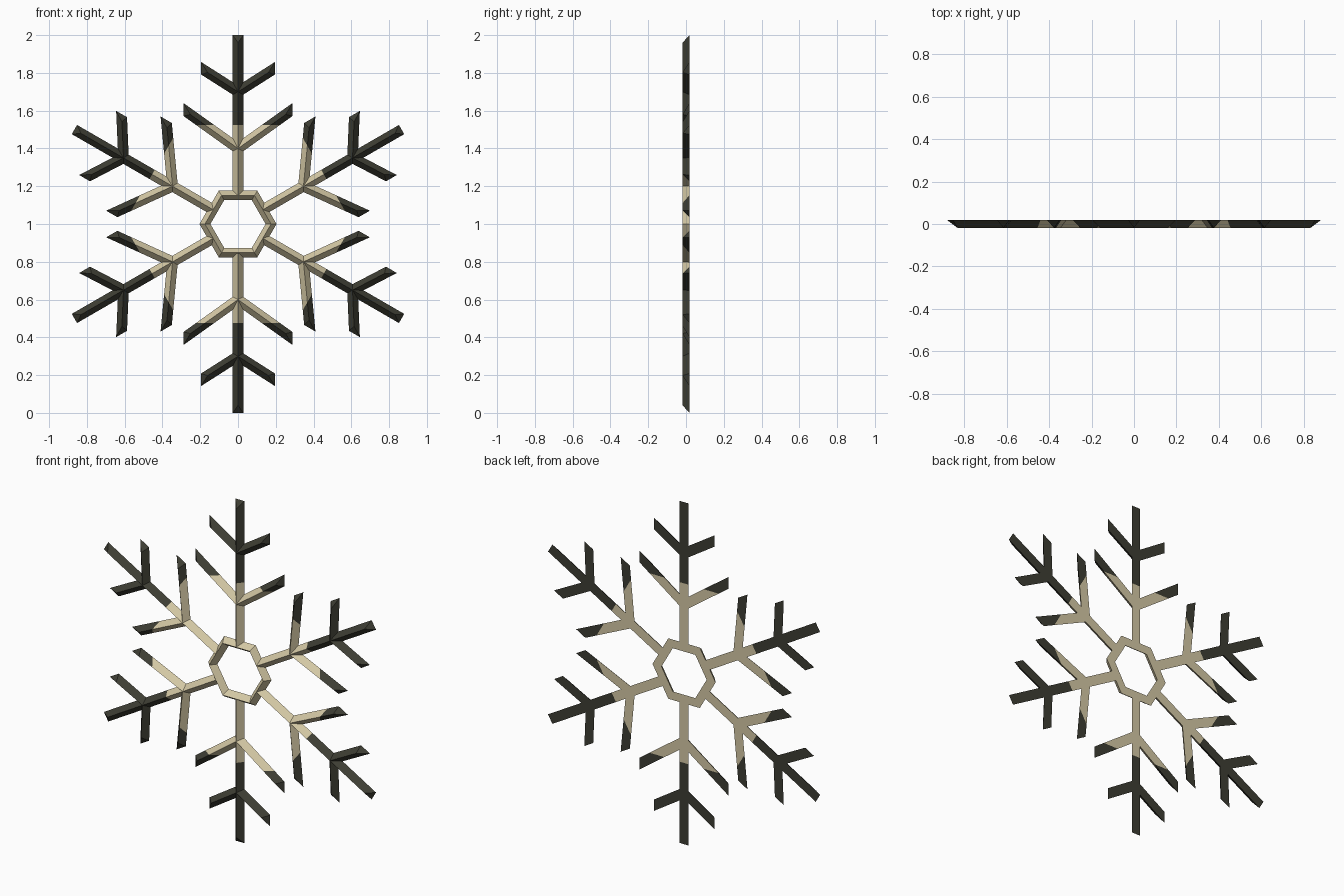
import bpy, bmesh, math

if "Cube" in bpy.data.objects:
    bpy.data.objects.remove(bpy.data.objects["Cube"])

HALF_W = 0.028     # half width of every bar
BACK, RIDGE = 0.018, -0.018   # flat back, sharp front ridge
SPLIT = 0.525      # distance along the arm where it turns dark


def material(name, color):
    m = bpy.data.materials.new(name)
    m.diffuse_color = (*color, 1)
    m.use_nodes = True
    m.node_tree.nodes["Principled BSDF"].inputs["Base Color"].default_value = m.diffuse_color
    return m


MATS = [material("pale_beige", (0.66, 0.58, 0.375)),
        material("dark_olive", (0.048, 0.048, 0.034))]


def finish(name, bm):
    bmesh.ops.recalc_face_normals(bm, faces=bm.faces[:])
    me = bpy.data.meshes.new(name)
    bm.to_mesh(me)
    bm.free()
    for m in MATS:
        me.materials.append(m)
    ob = bpy.data.objects.new(name, me)
    bpy.context.collection.objects.link(ob)


def bar(bm, start, end):
    """Triangular bar; each end is (left, right, ridge) in arm coordinates."""
    a, b = [[bm.verts.new((p[0], y, p[1])) for p, y in zip(pts, (BACK, BACK, RIDGE))]
            for pts in (start, end)]
    bm.faces.new(a)
    bm.faces.new(b)
    for i in range(3):
        j = (i + 1) % 3
        bm.faces.new((a[i], a[j], b[j], b[i]))


def branch(bm, u0, angle, reach, side):
    """Side branch, its tip cut parallel to the arm."""
    c, s = math.cos(angle), math.sin(angle)

    def at_reach(off, v):
        # point on the line offset sideways by off, at lateral distance v
        t = (v - off * c) / s
        return (u0 + t * c - off * s, side * v)

    w = HALF_W
    bar(bm,
        [(u0 - w * s, side * w * c), (u0 + w * s, -side * w * c), (u0, 0)],
        [at_reach(w, reach), at_reach(-w, reach), at_reach(0, reach - 0.035)])


# six arms with two pairs of branches each
for k in range(6):
    bm = bmesh.new()
    w = HALF_W
    bar(bm, [(0.155, w), (0.155, -w), (0.155, 0)], [(1, w), (1, -w), (0.96, 0)])
    for side in (1, -1):
        branch(bm, 0.40, math.radians(54.5), 0.288, side)
        branch(bm, 0.70, math.radians(57.5), 0.196, side)
    # cut where the colour changes, then colour by distance along the arm
    bmesh.ops.bisect_plane(bm, geom=bm.verts[:] + bm.edges[:] + bm.faces[:],
                           plane_co=(SPLIT, 0, 0), plane_no=(1, 0, 0))
    for f in bm.faces:
        f.material_index = int(f.calc_center_median().x > SPLIT)
    bmesh.ops.recalc_face_normals(bm, faces=bm.faces[:])
    th = math.radians(30 + 60 * k)
    for v in bm.verts:
        u, t = v.co.x, v.co.z
        v.co.x = u * math.cos(th) - t * math.sin(th)
        v.co.z = 1 + u * math.sin(th) + t * math.cos(th)
    finish(f"arm_{k + 1}", bm)

# hexagonal ring in the middle
bm = bmesh.new()
rows = []
for k in range(6):
    th = math.radians(60 * k)
    rows.append([bm.verts.new((r * math.cos(th), y, 1 + r * math.sin(th)))
                 for r, y in ((0.204, BACK), (0.146, BACK), (0.175, RIDGE))])
for k in range(6):
    a, b = rows[k], rows[(k + 1) % 6]
    for i in range(3):
        j = (i + 1) % 3
        bm.faces.new((a[i], a[j], b[j], b[i]))
finish("centre_ring", bm)
